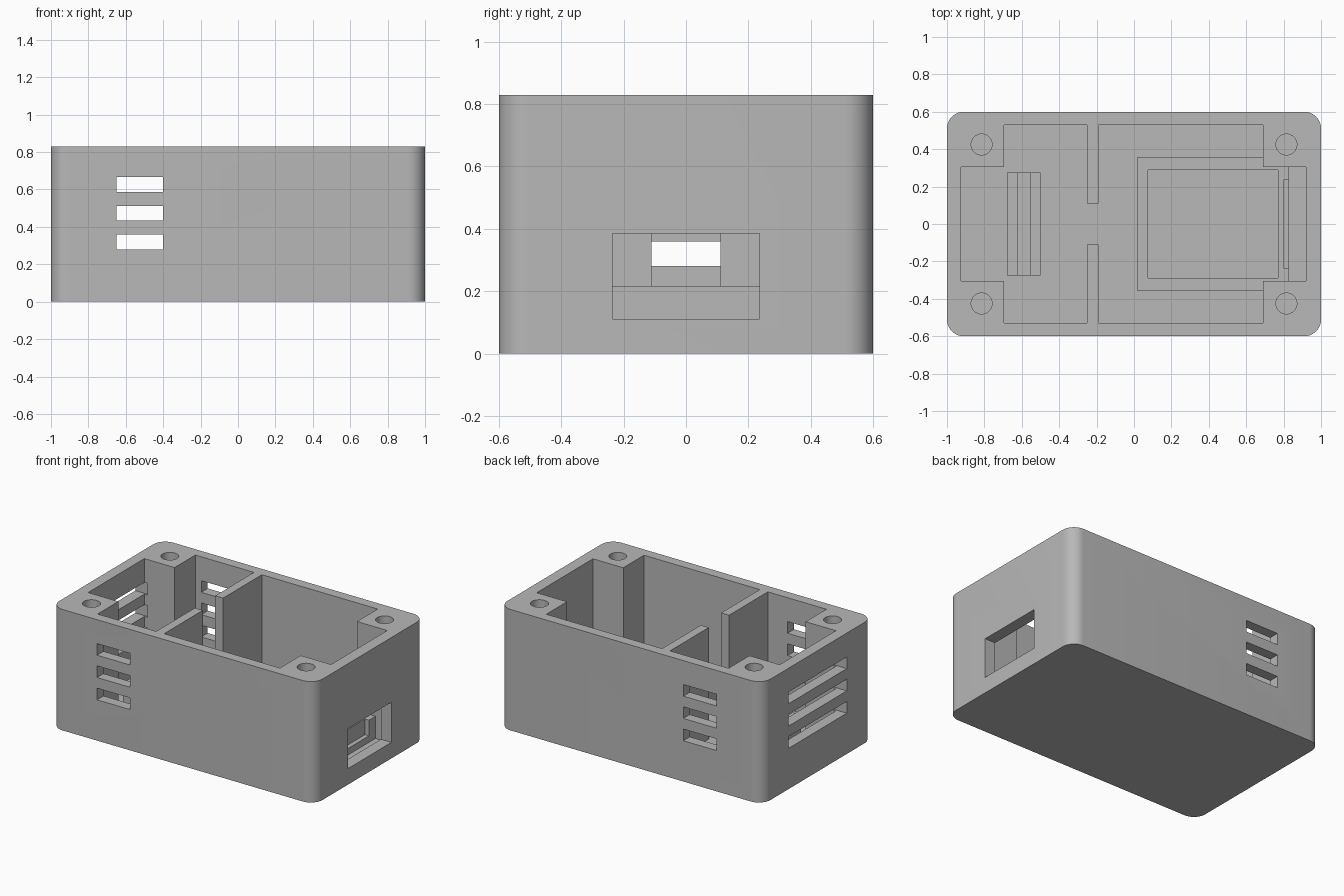
import bpy, bmesh, math

if "Cube" in bpy.data.objects:
    bpy.data.objects.remove(bpy.data.objects["Cube"], do_unlink=True)

grey = bpy.data.materials.new("plain_grey")
grey.use_nodes = True
COLOUR = (0.48, 0.48, 0.48, 1)
grey.diffuse_color = COLOUR
grey.node_tree.nodes["Principled BSDF"].inputs["Base Color"].default_value = COLOUR


def prism(name, outline, z0, z1):
    """Closed outline in plan, extruded from z0 to z1."""
    bm = bmesh.new()
    face = bm.faces.new([bm.verts.new((x, y, z0)) for x, y in outline])
    top = bmesh.ops.extrude_face_region(bm, geom=[face])["geom"]
    moved = [v for v in top if isinstance(v, bmesh.types.BMVert)]
    bmesh.ops.translate(bm, verts=moved, vec=(0, 0, z1 - z0))
    bmesh.ops.recalc_face_normals(bm, faces=bm.faces)
    mesh = bpy.data.meshes.new(name)
    bm.to_mesh(mesh)
    bm.free()
    mesh.materials.append(grey)
    ob = bpy.data.objects.new(name, mesh)
    bpy.context.collection.objects.link(ob)
    return ob


def box(name, x0, x1, y0, y1, z0, z1):
    return prism(name, [(x0, y0), (x1, y0), (x1, y1), (x0, y1)], z0, z1)


def circle(cx, cy, r, n=32):
    return [(cx + r * math.cos(math.tau * i / n), cy + r * math.sin(math.tau * i / n))
            for i in range(n)]


def rounded_rect(hx, hy, r, n=10):
    pts = []
    for q, (sx, sy) in enumerate([(1, 1), (-1, 1), (-1, -1), (1, -1)]):
        for i in range(n + 1):
            a = (q + i / n) * math.pi / 2
            pts.append((sx * (hx - r) + r * math.cos(a), sy * (hy - r) + r * math.sin(a)))
    return pts


def cut(target, cutter):
    """Subtract the cutter from the target, then delete the cutter."""
    cutter.hide_render = True
    mod = target.modifiers.new("cut", 'BOOLEAN')
    mod.operation = 'DIFFERENCE'
    mod.solver = 'EXACT'
    mod.object = cutter
    bpy.context.view_layer.objects.active = target
    bpy.ops.object.modifier_apply(modifier=mod.name)
    bpy.data.objects.remove(cutter, do_unlink=True)


HEIGHT, FLOOR = 0.83, 0.065

# Outer shell with rounded upright corners
case = prism("case_body", rounded_rect(1.0, 0.6, 0.09), 0, HEIGHT)

# Cavity outline leaves corner posts and two divider stubs standing
half = [(-0.925, 0.305), (-0.695, 0.305), (-0.695, 0.53), (-0.25, 0.53), (-0.25, 0.11),
        (-0.19, 0.11), (-0.19, 0.53), (0.69, 0.53), (0.69, 0.305), (0.92, 0.305)]
cut(case, prism("cavity_cutter", half + [(x, -y) for x, y in reversed(half)], FLOOR, 1.0))

# Screw holes in the corner posts
for sx in (-1, 1):
    for sy in (-1, 1):
        cut(case, prism("hole_cutter", circle(sx * 0.815, sy * 0.425, 0.056), 0.4, 1.0))

# Three rows of vents through the front, back and left-hand end
for row in range(3):
    z = 0.28 + row * 0.153
    cut(case, box("side_vent_cutter", -0.65, -0.4, -0.7, 0.7, z, z + 0.08))
    cut(case, box("end_vent_cutter", -1.1, -0.9, -0.315, 0.315, z, z + 0.08))

# Low board frame on the floor
frame = box("board_frame", 0.015, 0.83, -0.355, 0.355, 0.03, 0.217)
cut(frame, box("frame_cutter", 0.075, 0.77, -0.29, 0.29, 0.0, 0.5))

# Socket opening through the end wall, notching the frame
for part in (case, frame):
    cut(part, box("socket_cutter", 0.8, 1.1, -0.235, 0.235, 0.11, 0.385))

# Grooved sensor holder on the floor
holder = box("sensor_holder", -0.68, -0.5, -0.275, 0.275, 0.03, 0.2)
cut(holder, box("groove_cutter", -0.62, -0.555, -0.4, 0.4, 0.13, 0.5))

# Smooth the rounded corners and holes, keep edges sharp
bpy.ops.object.select_all(action='DESELECT')
case.select_set(True)
bpy.context.view_layer.objects.active = case
bpy.ops.object.shade_smooth_by_angle(angle=math.radians(30))
